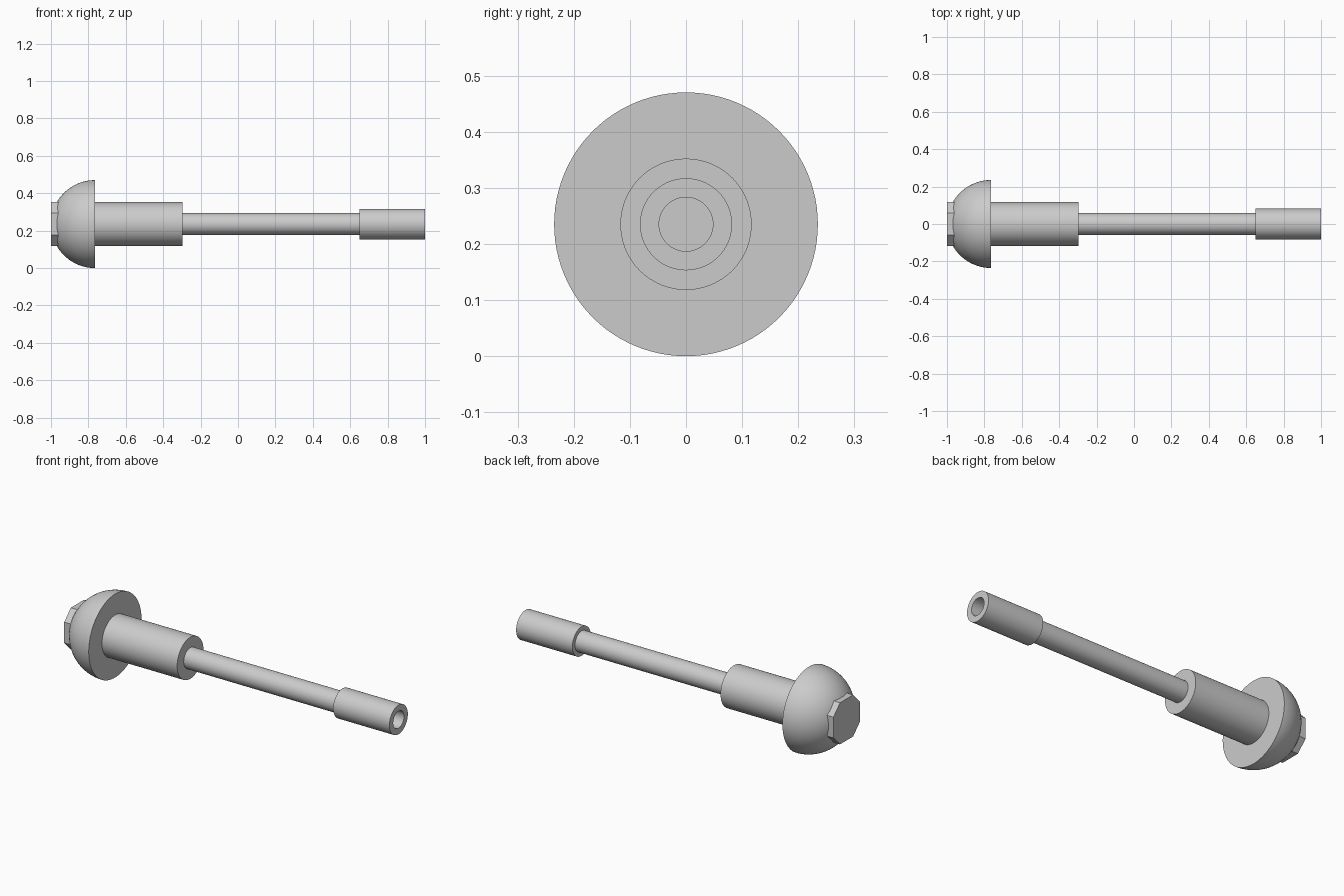
import bpy, bmesh, math

old = bpy.data.objects.get("Cube")
if old:
    bpy.data.objects.remove(old, do_unlink=True)

AXIS_Z = 0.235       # height of the shared centre line
HEAD_R = 0.235
HEAD_X = -0.765      # flat underside of the domed head
SLEEVE_R = 0.117
SEGMENTS = 96

grey = bpy.data.materials.new("plain grey")
grey.use_nodes = True
grey.diffuse_color = (0.6, 0.6, 0.6, 1)
grey.node_tree.nodes["Principled BSDF"].inputs["Base Color"].default_value = (0.6, 0.6, 0.6, 1)


def finish(name, bm):
    """Turn a bmesh into a named part lying on the centre line."""
    bmesh.ops.recalc_face_normals(bm, faces=bm.faces)
    mesh = bpy.data.meshes.new(name)
    bm.to_mesh(mesh)
    bm.free()
    mesh.materials.append(grey)
    part = bpy.data.objects.new(name, mesh)
    part.location.z = AXIS_Z
    bpy.context.collection.objects.link(part)
    return part


def lathe(name, profile):
    """Spin (x, radius) points around the x axis."""
    bm = bmesh.new()
    verts = [bm.verts.new((x, 0, r)) for x, r in profile]
    edges = [bm.edges.new(pair) for pair in zip(verts, verts[1:])]
    bmesh.ops.spin(bm, geom=verts + edges, cent=(0, 0, 0), axis=(1, 0, 0),
                   angle=math.tau, steps=SEGMENTS, use_duplicate=False)
    bmesh.ops.remove_doubles(bm, verts=bm.verts, dist=1e-5)
    part = finish(name, bm)
    bpy.ops.object.select_all(action='DESELECT')
    part.select_set(True)
    bpy.context.view_layer.objects.active = part
    bpy.ops.object.shade_smooth_by_angle(angle=math.radians(30))
    return part


def rod(name, x0, x1, r):
    return lathe(name, [(x0, 0), (x0, r), (x1, r), (x1, 0)])


# Domed head, its crown hidden inside the end nut
start = math.asin(0.1 / HEAD_R)
angles = [start + (math.pi / 2 - start) * i / 24 for i in range(25)]
dome = [(HEAD_X - HEAD_R * math.cos(a), HEAD_R * math.sin(a)) for a in angles]
lathe("domed_head", [(dome[0][0], 0)] + dome + [(HEAD_X, 0)])

# Shank: thick sleeve, then thin rod
rod("sleeve", HEAD_X, -0.297, SLEEVE_R)
rod("thin_rod", -0.297, 0.65, SLEEVE_R / 2)

# Hollow end socket
lathe("end_socket", [(0.65, 0), (0.65, 0.082), (1, 0.082),
                     (1, 0.048), (0.66, 0.048), (0.66, 0)])

# Eight-sided nut: a square with its corners cut back
a, b = SLEEVE_R, SLEEVE_R / 2
outline = [(a, -b), (a, b), (b, a), (-b, a), (-a, b), (-a, -b), (-b, -a), (b, -a)]
bm = bmesh.new()
face = bm.faces.new([bm.verts.new((-1, y, z)) for y, z in outline])
solid = bmesh.ops.extrude_face_region(bm, geom=[face], use_keep_orig=True)
moved = [v for v in solid["geom"] if isinstance(v, bmesh.types.BMVert)]
bmesh.ops.translate(bm, verts=moved, vec=(0.1, 0, 0))
finish("end_nut", bm)
